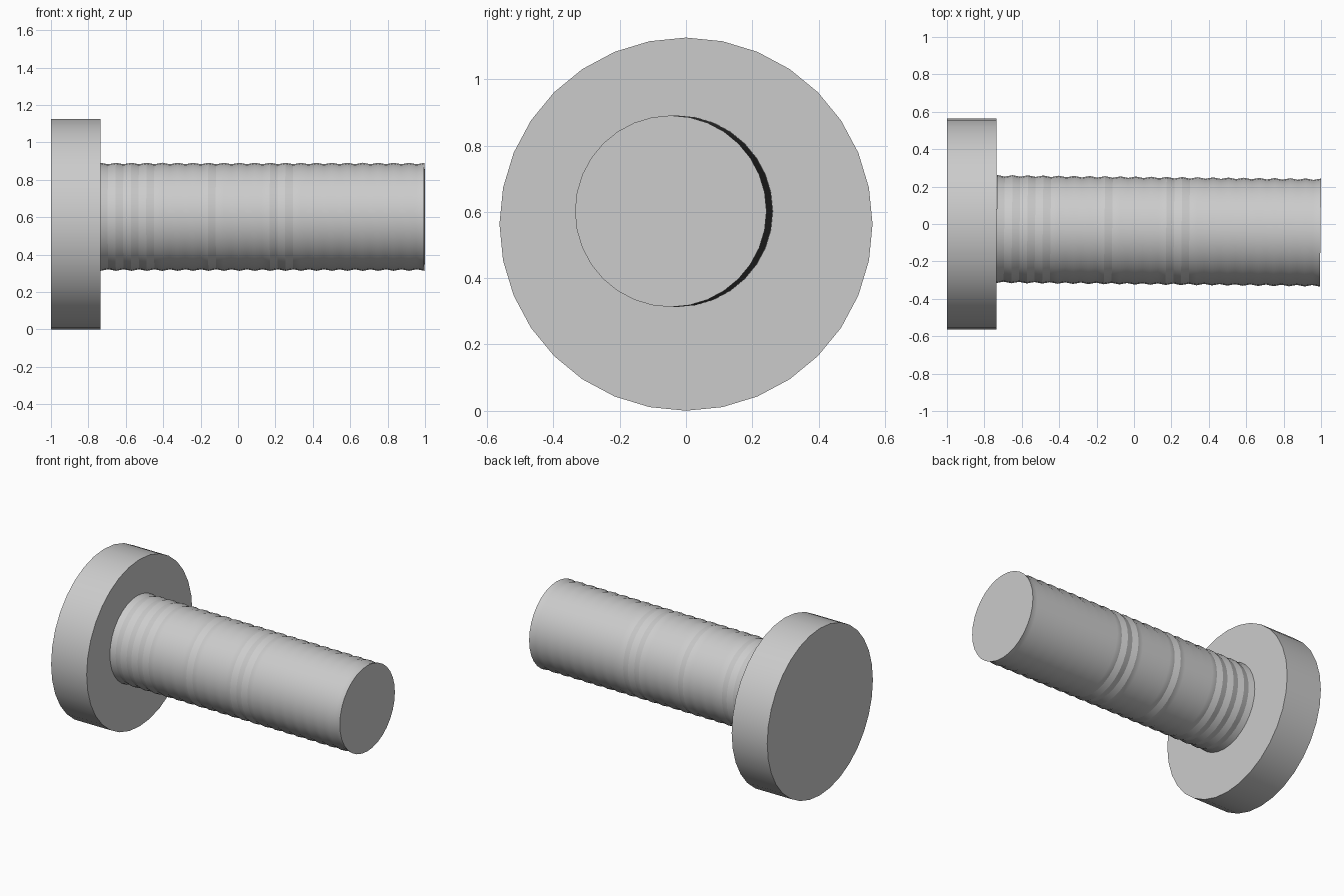
import bpy
import bmesh
import math
from mathutils import Matrix

cube = bpy.data.objects.get("Cube")
if cube:
    bpy.data.objects.remove(cube, do_unlink=True)

SIDES = 32

grey = bpy.data.materials.new("plain grey")
grey.use_nodes = True
colour = (0.6, 0.6, 0.6, 1)
grey.diffuse_color = colour
grey.node_tree.nodes["Principled BSDF"].inputs["Base Color"].default_value = colour


def lathe(name, profile, start, end, crisp=()):
    """Closed, capped turning along x; its axis runs from start to end (y, z).
    Rings listed in crisp, and both end rings, keep hard edges."""
    bm = bmesh.new()
    x0, x1 = profile[0][0], profile[-1][0]
    rings = []
    for x, r in profile:
        t = (x - x0) / (x1 - x0)
        cy = start[0] + (end[0] - start[0]) * t
        cz = start[1] + (end[1] - start[1]) * t
        ring = []
        for i in range(SIDES):
            a = math.tau * i / SIDES
            y, z = r * math.cos(a), r * math.sin(a)
            # keep each ring square to the slightly leaning axis
            lean = -y * (end[0] - start[0]) / (x1 - x0)
            ring.append(bm.verts.new((x + lean, cy + y, cz + z)))
        rings.append(ring)
    for a, b in zip(rings, rings[1:]):
        for i in range(SIDES):
            j = (i + 1) % SIDES
            bm.faces.new((a[i], a[j], b[j], b[i])).smooth = True
    bm.faces.new(rings[0])
    bm.faces.new(rings[-1])
    bmesh.ops.recalc_face_normals(bm, faces=bm.faces)
    for k in {0, len(rings) - 1, *crisp}:
        for i in range(SIDES):
            bm.edges.get((rings[k][i], rings[k][i - 1])).smooth = False
    mesh = bpy.data.meshes.new(name)
    bm.to_mesh(mesh)
    bm.free()
    mesh.materials.append(grey)
    obj = bpy.data.objects.new(name, mesh)
    bpy.context.collection.objects.link(obj)
    return obj


# Wide round flange
lathe("flange", [(-1, 0.563), (-0.735, 0.563)], (0, 0.563), (0, 0.563))

# Ribbed shaft: alternating crests and valleys, leaning slightly to the front
STEPS = 42
x_start, x_end = -0.735, 0.997
ribs = [(x_start + (x_end - x_start) * k / STEPS, 0.281 if k % 2 else 0.289)
        for k in range(STEPS + 1)]
hard_rings = [*range(8), 14, 15, *range(22, 26)]
lathe("ribbed_shaft", ribs, (-0.027, 0.602), (-0.046, 0.602), hard_rings)
